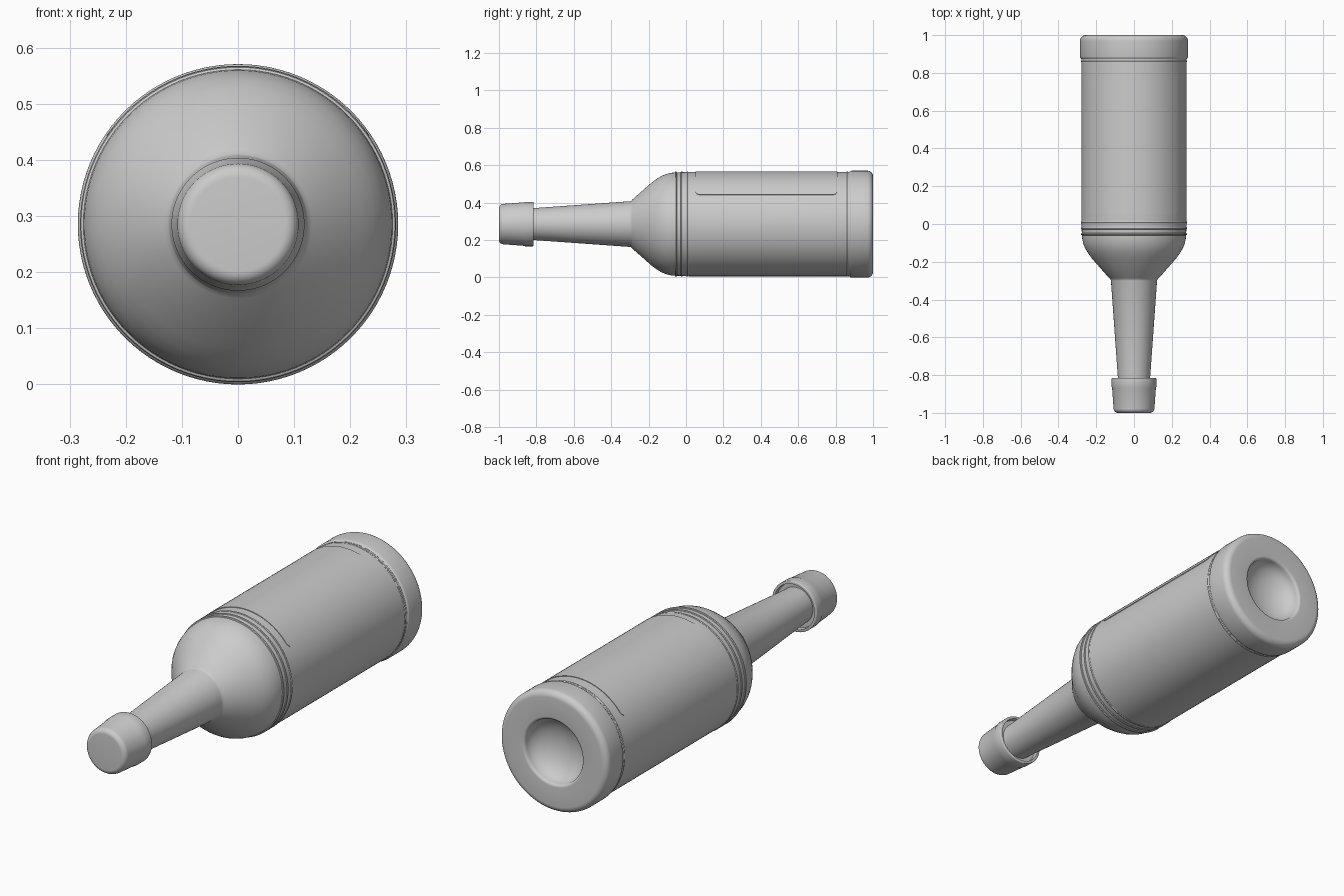
import bpy, bmesh, math
from mathutils import Vector

if "Cube" in bpy.data.objects:
    bpy.data.objects.remove(bpy.data.objects["Cube"])

CZ = 0.2855   # height of the bottle's axis
SEG = 96


def finish(name, bm, angle=35):
    bmesh.ops.recalc_face_normals(bm, faces=bm.faces)
    me = bpy.data.meshes.new(name)
    bm.to_mesh(me)
    bm.free()
    ob = bpy.data.objects.new(name, me)
    bpy.context.collection.objects.link(ob)
    bpy.ops.object.select_all(action='DESELECT')
    ob.select_set(True)
    bpy.context.view_layer.objects.active = ob
    bpy.ops.object.shade_smooth_by_angle(angle=math.radians(angle))
    return ob


def arc(cy, cr, rad, a0, a1, n=6):
    """Rounded corner in the (y, radius) plane, angles in degrees."""
    out = []
    for i in range(n + 1):
        a = math.radians(a0 + (a1 - a0) * i / n)
        out.append((cy + rad * math.cos(a), cr + rad * math.sin(a)))
    return out


def lathe(name, profile, closed=False):
    """Revolve (y, radius) points about the bottle axis."""
    bm = bmesh.new()
    vs = [bm.verts.new((r, y, CZ)) for y, r in profile]
    pairs = list(zip(vs, vs[1:])) + ([(vs[-1], vs[0])] if closed else [])
    edges = [bm.edges.new(p) for p in pairs]
    bmesh.ops.spin(bm, geom=vs + edges, cent=(0, 0, CZ), axis=(0, 1, 0),
                   angle=math.tau, steps=SEG, use_duplicate=False)
    bmesh.ops.remove_doubles(bm, verts=bm.verts, dist=1e-5)
    return finish(name, bm)


# Bottle: neck, shoulder, barrel, thick base and concave punt
profile = [(-0.95, 0), (-0.95, 0.08), (-0.82, 0.085), (-0.30, 0.122), (-0.292, 0.125),
           (-0.286, 0.132), (-0.185, 0.221), (-0.155, 0.243), (-0.130, 0.258),
           (-0.105, 0.268), (-0.080, 0.274), (-0.055, 0.276), (-0.03, 0.277),
           (0.02, 0.279), (0.862, 0.279), (0.874, 0.279)]
profile += arc(0.886, 0.2735, 0.012, 180, 90, 4)
profile += arc(0.970, 0.2555, 0.030, 90, 0, 8)
profile += arc(0.985, 0.165, 0.015, 0, -60, 4)
punt = profile[-1]
depth = 0.09
for i in range(1, 13):
    t = math.radians(90 * i / 12)
    profile.append((punt[0] - depth * math.sin(t), punt[1] * math.cos(t)))
profile[-1] = (profile[-1][0], 0)
lathe("bottle", profile)

# Raised rings at the shoulder and above the base
for i, y in enumerate((-0.054, -0.023, 0.008, 0.862, 0.878)):
    lathe(f"ring_{i + 1}", arc(y, 0.2755, 0.006, 0, 315, 7), closed=True)

# Cap with a straight skirt and a tapered, rounded crown
cap = [(-0.835, 0.08), (-0.835, 0.104), (-0.815, 0.106)]
cap += arc(-0.819, 0.1145, 0.004, 0, 90, 4)
cap += [(-0.862, 0.1185), (-0.868, 0.116)]
cap += arc(-0.976, 0.084, 0.024, 95, 180, 8) + [(-1.0, 0)]
lathe("cap", cap)

# Label: thin rounded-corner sheet wrapped over the top of the barrel
bm = bmesh.new()
HALF, Y0, Y1, R, CORNER = math.radians(56), 0.05, 0.81, 0.2795, 0.025
arc_len = HALF * R
stops = [arc_len - CORNER * (1 - math.sin(math.radians(15 * i))) for i in range(6, -1, -1)]
inner = [stops[-1] * i / 16 for i in range(-15, 16)]
rows = []
for s in [-v for v in stops] + inner + stops[::-1]:
    over = max(0, abs(s) - (arc_len - CORNER))
    inset = CORNER - math.sqrt(max(0, CORNER ** 2 - over ** 2))
    a = s / R
    rows.append([bm.verts.new((R * math.sin(a), y, CZ + R * math.cos(a)))
                 for y in (Y0 + inset, Y1 - inset)])
for (a, b), (c, d) in zip(rows, rows[1:]):
    bm.faces.new((a, b, d, c))
bmesh.ops.recalc_face_normals(bm, faces=bm.faces)
for f in bm.faces:
    f.normal_update()
up = max(bm.faces, key=lambda f: f.calc_center_median().z)
if up.normal.z < 0:
    bmesh.ops.reverse_faces(bm, faces=bm.faces)
# thicken outward by extruding along the radius
ext = bmesh.ops.extrude_face_region(bm, geom=bm.faces[:], use_keep_orig=True)
for v in ext["geom"]:
    if isinstance(v, bmesh.types.BMVert):
        d = Vector((v.co.x, 0, v.co.z - CZ)).normalized()
        v.co += d * 0.003
finish("label", bm)
